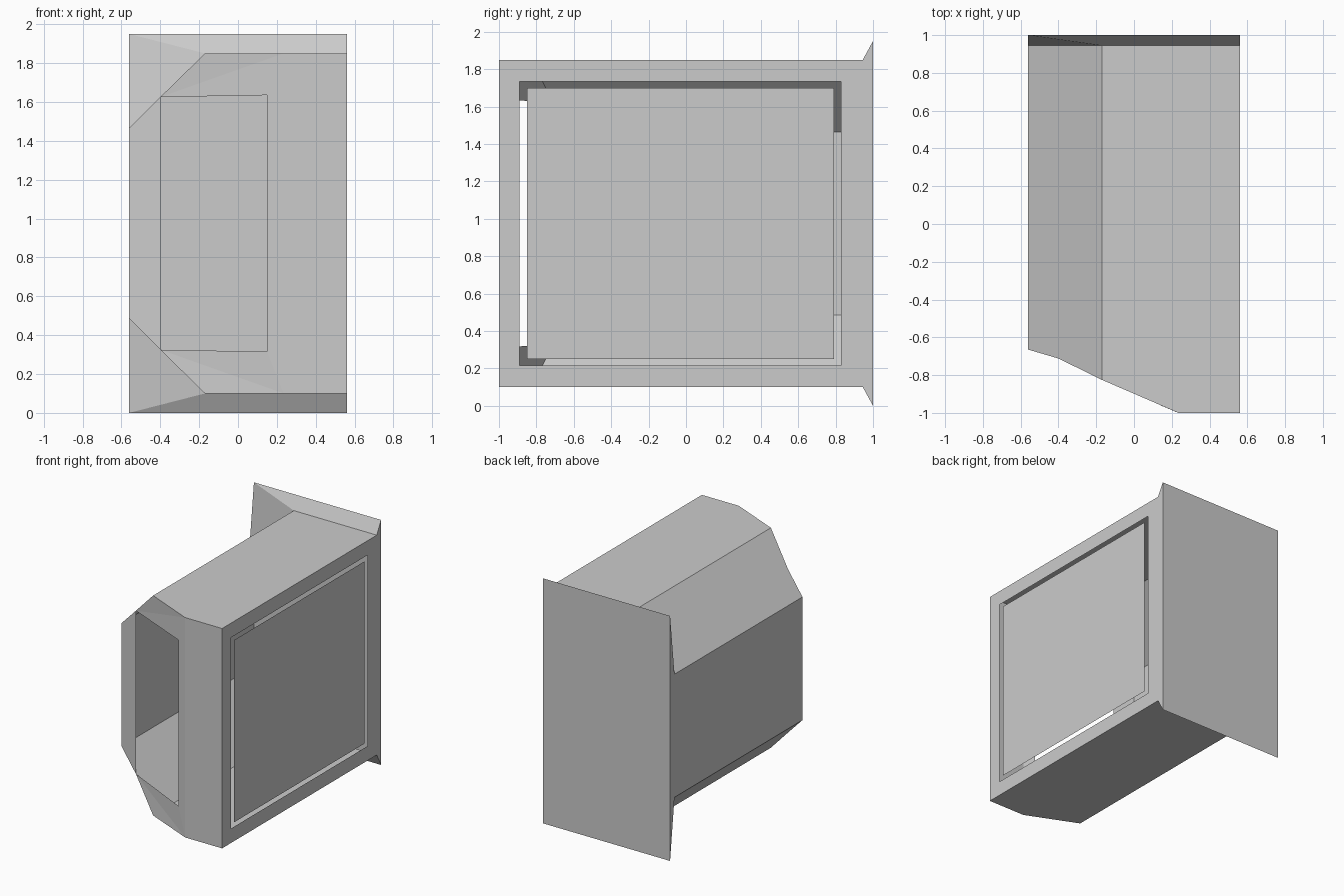
import bpy, bmesh

if "Cube" in bpy.data.objects:
    bpy.data.objects.remove(bpy.data.objects["Cube"])

MID = 0.975          # mirror plane height: the model is symmetric above and below it
L, R = -0.56, 0.56   # left and right sides


def make_part(name, faces):
    """Build the upper half from polygons (heights relative to MID), mirrored downward."""
    bm = bmesh.new()
    for f in faces:
        bm.faces.new([bm.verts.new(p) for p in f])
    bmesh.ops.remove_doubles(bm, verts=bm.verts, dist=0.0005)
    bmesh.ops.recalc_face_normals(bm, faces=bm.faces)
    mesh = bpy.data.meshes.new(name)
    bm.to_mesh(mesh)
    bm.free()
    obj = bpy.data.objects.new(name, mesh)
    obj.location.z = MID
    bpy.context.collection.objects.link(obj)
    mod = obj.modifiers.new("mirror", 'MIRROR')
    mod.use_axis = (False, False, True)
    return obj


def down(p):
    """Same point on the mirror plane."""
    return (p[0], p[1], 0)


# Key points of the thin shell
wall_f, wall_b = (L, -0.665, 0.49), (L, 0.945, 0.49)         # top of the left wall
ridge_f, ridge_b = (-0.17, -0.825, 0.875), (-0.17, 0.945, 0.875)
nose_l, nose_r = (0.235, -1, 0.875), (R, -1, 0.875)          # flat front strip
roof_b = (R, 0.945, 0.875)
plate_l, plate_r = (L, 1, 0.975), (R, 1, 0.975)              # back plate corners
open_l, open_r = (-0.40, -0.712, 0.65), (0.15, -0.964, 0.66)  # front opening

# Hollow housing: walls, chamfers, roof and floor
housing = [
    [down(wall_f), wall_f, wall_b, down(wall_b)],
    [wall_f, open_l, ridge_f, ridge_b, wall_b],
    [ridge_f, nose_l, nose_r, roof_b, ridge_b],
]
# Front with slanted face around the opening
housing += [
    [down(nose_l), nose_l, nose_r, down(nose_r)],
    [down(open_r), open_r, nose_l, down(nose_l)],
    [open_l, nose_l, open_r],
    [open_l, ridge_f, nose_l],
    [down(wall_f), wall_f, open_l, down(open_l)],
]
# Flared flange and back plate
housing += [
    [down(wall_b), wall_b, plate_l, down(plate_l)],
    [wall_b, ridge_b, plate_l],
    [ridge_b, roof_b, plate_r, plate_l],
    [down(plate_l), plate_l, plate_r, down(plate_r)],
]
# Right side frame around the large opening
housing.append([down(nose_r), nose_r, roof_b, plate_r, down(plate_r),
                (R, 0.83, 0), (R, 0.83, 0.76), (R, -0.89, 0.76), (R, -0.89, 0)])
make_part("housing", housing)

# Thin panel sitting flush in the side opening
make_part("side_panel", [[(R, -0.85, 0), (R, 0.79, 0), (R, 0.79, 0.725), (R, -0.85, 0.725)]])
